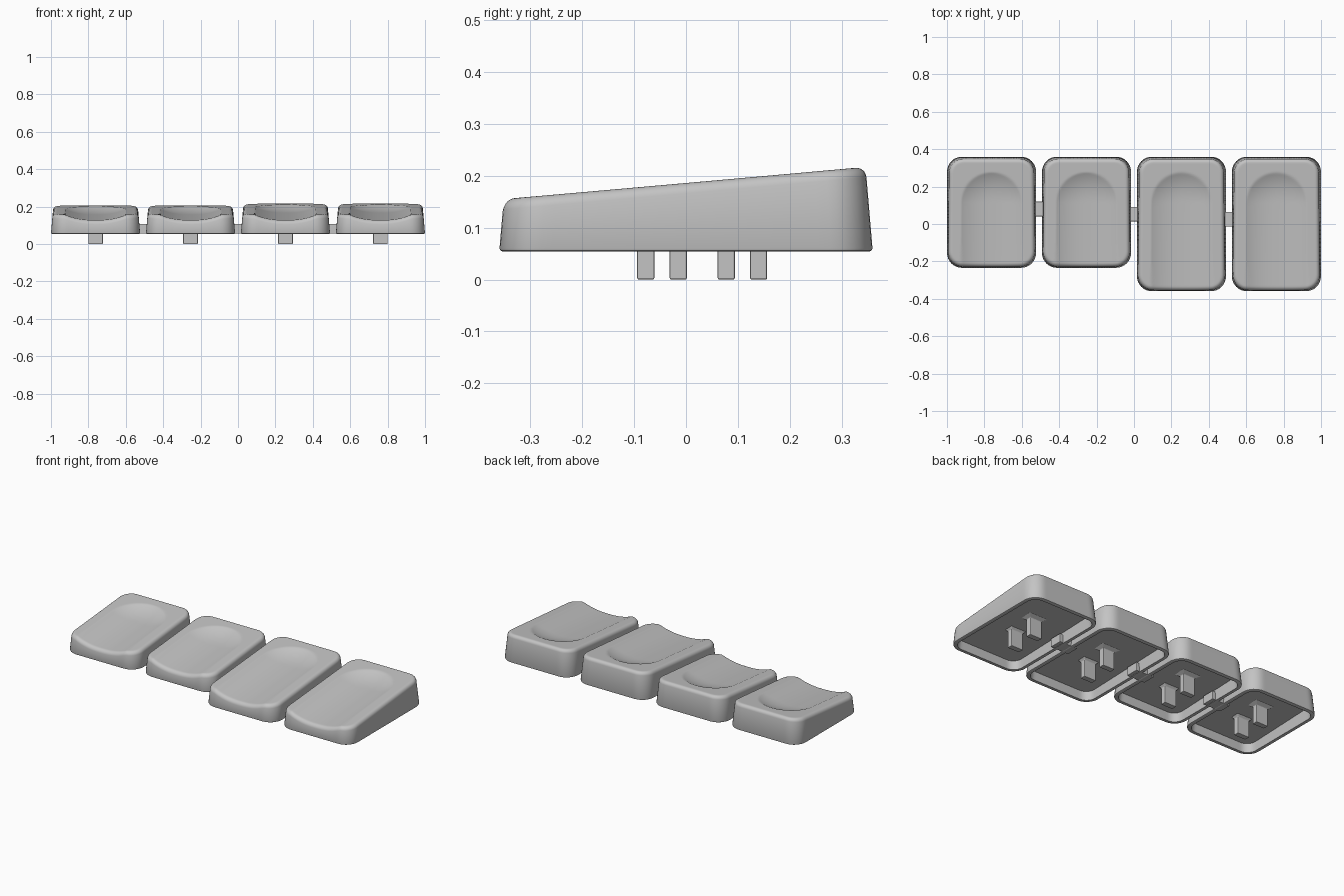
import bpy, bmesh, math

if "Cube" in bpy.data.objects:
    bpy.data.objects.remove(bpy.data.objects["Cube"])

grey = bpy.data.materials.new("plain grey")
grey.use_nodes = True
COLOUR = (0.55, 0.55, 0.55, 1)
grey.diffuse_color = COLOUR
grey.node_tree.nodes["Principled BSDF"].inputs["Base Color"].default_value = COLOUR

HALF_W, BACK, BASE = 0.2385, 0.36, 0.054
CORNER, FILLET, DRAFT, WALL = 0.08, 0.02, 0.085, 0.023
DISH_R, DISH_Y, DISH_DEPTH = 0.17, 0.115, 0.029
PITCH = 0.5077


def rounded_rect(front, inset):
    """Outline points of a cap, evenly divided along sides and corners."""
    r = max(CORNER - inset, 0.02)
    w, y0, y1 = HALF_W - inset - r, front + inset + r, BACK - inset - r
    centres = [(w, y1), (-w, y1), (-w, y0), (w, y0)]
    pts = []
    for i, (cx, cy) in enumerate(centres):
        for s in range(9):
            a = math.pi / 2 * (i + s / 8)
            pts.append((cx + r * math.cos(a), cy + r * math.sin(a)))
        nx, ny = centres[(i + 1) % 4]
        a = math.pi / 2 * (i + 1)
        ex, ey = r * math.cos(a), r * math.sin(a)
        for s in range(1, 24):
            t = s / 24
            pts.append((cx + (nx - cx) * t + ex, cy + (ny - cy) * t + ey))
    return pts


def ceiling(front, y):
    """Height of the gently sloped hollow under a cap."""
    return 0.104 + 0.02 * (y - front) / (BACK - front)


def finish(bm, name, x, smooth=False):
    bmesh.ops.recalc_face_normals(bm, faces=bm.faces)
    mesh = bpy.data.meshes.new(name)
    bm.to_mesh(mesh)
    bm.free()
    mesh.materials.append(grey)
    obj = bpy.data.objects.new(name, mesh)
    obj.location.x = x
    bpy.context.collection.objects.link(obj)
    if smooth:
        bpy.ops.object.select_all(action="DESELECT")
        obj.select_set(True)
        bpy.context.view_layer.objects.active = obj
        bpy.ops.object.shade_smooth_by_angle(angle=math.radians(35))
    return obj


def skin(bm, rows):
    """Join rows of points into a closed surface."""
    loops = [[bm.verts.new(p) for p in row] for row in rows]
    n = len(rows[0])
    for lower, upper in zip(loops, loops[1:]):
        for i in range(n):
            j = (i + 1) % n
            bm.faces.new((lower[i], lower[j], upper[j], upper[i]))
    bm.faces.new(loops[0])
    bm.faces.new(loops[-1])


def make_cap(name, x, front, back_z):
    front_z = 0.155
    mid, half_d = (front + BACK) / 2, (BACK - front) / 2

    # Sloped top with a scooped channel that ends in a round bowl at the back
    def top_z(px, py):
        t = (py - front) / (BACK - front)
        d = math.hypot(px, max(py - DISH_Y, 0)) / DISH_R
        return front_z + (back_z - front_z) * t - DISH_DEPTH * max(0, 1 - d ** 2.4)

    # Walls lean inwards in proportion to height
    def lean(px, py, z):
        rise = DRAFT * (z - BASE)
        return px * (1 - rise / HALF_W), mid + (py - mid) * (1 - rise / half_d), z

    rows = []

    # Hollow underside, rim and outer wall
    rows.append([lean(px, py, ceiling(front, py)) for px, py in rounded_rect(front, WALL)])
    for inset, z in ((WALL, BASE), (0.006, BASE), (0.002, BASE + 0.002), (0, BASE + 0.006)):
        rows.append([lean(px, py, z) for px, py in rounded_rect(front, inset)])

    # Rounded upper edge
    for s in range(7):
        a = math.pi / 2 * s / 6
        drop = FILLET * (1 - math.sin(a))
        pts = rounded_rect(front, FILLET * (1 - math.cos(a)))
        rows.append([lean(px, py, top_z(px, py) - drop) for px, py in pts])

    # Dished top in shrinking rings
    edge = rounded_rect(front, FILLET)
    for s in range(1, 40):
        k = 1 - s / 40
        ring = [(px * k, mid + (py - mid) * k) for px, py in edge]
        rows.append([lean(px, py, top_z(px, py)) for px, py in ring])

    bm = bmesh.new()
    skin(bm, rows)
    finish(bm, name, x, smooth=True)


def make_block(name, x, y, half_x, half_y, levels):
    """Box through (height, outward flare) levels, with softened edges."""
    bm = bmesh.new()
    skin(bm, [[(sx * (half_x + g), y + sy * (half_y + g), z)
               for sx, sy in ((1, 1), (-1, 1), (-1, -1), (1, -1))] for z, g in levels])
    obj = finish(bm, name, x)
    bevel = obj.modifiers.new("soft edges", "BEVEL")
    bevel.width, bevel.segments = 0.003, 2


# Two short caps, then two long ones, each with a pair of stems flared at the root
for i in range(4):
    x = (i - 1.5) * PITCH
    long_cap = i > 1
    front = -0.36 if long_cap else -0.235
    make_cap(f"key_cap_{i + 1}", x, front, 0.217 if long_cap else 0.208)
    for side, label, flare in ((-1, "front", 0.012), (1, "back", 0.024)):
        y = (front + BACK) / 2 + side * 0.0775
        root = ceiling(front, y) + 0.002
        make_block(f"{label}_stem_{i + 1}", x, y, 0.039, 0.0165,
                   ((0, 0), (root - 0.014, 0), (root, flare)))

# Small bridges joining neighbouring caps
for i, y in enumerate((0.08, 0.053, 0.025)):
    make_block(f"bridge_{i + 1}", (i - 1) * PITCH, y, 0.06, 0.039, ((0.056, 0), (0.107, 0)))
